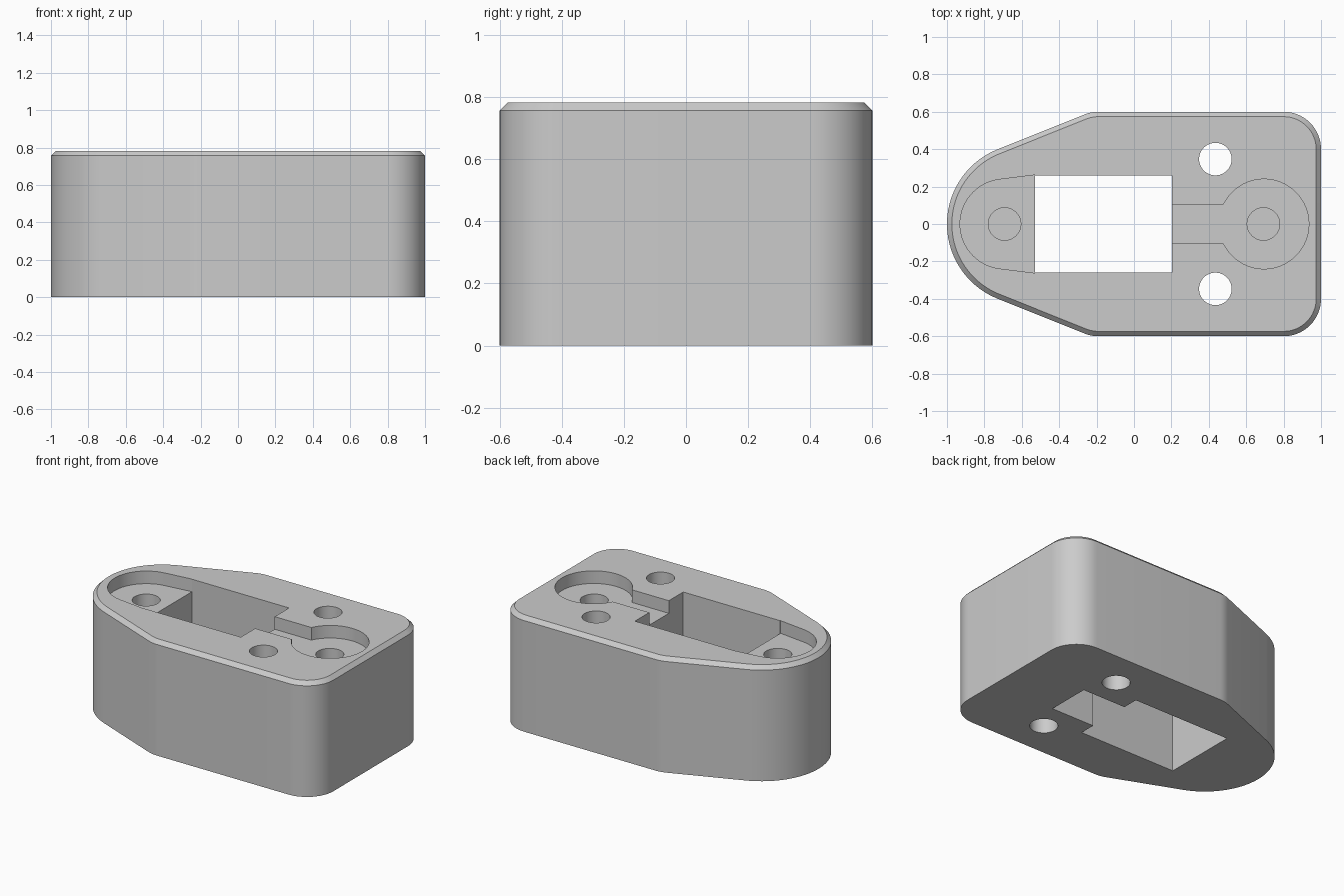
import bpy, bmesh
from math import cos, sin, radians

cube = bpy.data.objects.get("Cube")
if cube:
    bpy.data.objects.remove(cube, do_unlink=True)

HEIGHT = 0.783
FLOOR = 0.697      # floor of the shallow top pockets
CHAMFER = 0.026

grey = bpy.data.materials.new("plain_grey")
grey.use_nodes = True
colour = (0.6, 0.6, 0.6, 1)
grey.diffuse_color = colour
grey.node_tree.nodes["Principled BSDF"].inputs["Base Color"].default_value = colour


def arc(cx, cy, r, a0, a1, n):
    angles = [radians(a0 + (a1 - a0) * i / n) for i in range(n + 1)]
    return [(cx + r * cos(a), cy + r * sin(a)) for a in angles]


def mirrored(half):
    """Close an upper half outline with its reflection in y."""
    return half + [(x, -y) for x, y in reversed(half) if abs(y) > 1e-5]


def circle(cx, cy, r, n=48):
    return arc(cx, cy, r, 0, 360, n)[:-1]


def box(x0, x1, half_width):
    return mirrored([(x1, half_width), (x0, half_width)])


def prism(name, outline, z0, z1, chamfer=0):
    bm = bmesh.new()
    base = bm.faces.new([bm.verts.new((x, y, z0)) for x, y in outline])
    top = bmesh.ops.extrude_face_region(bm, geom=[base])["geom"]
    bmesh.ops.translate(bm, vec=(0, 0, z1 - z0),
                        verts=[g for g in top if isinstance(g, bmesh.types.BMVert)])
    if chamfer:
        rim = [g for g in top if isinstance(g, bmesh.types.BMEdge)]
        bmesh.ops.bevel(bm, geom=rim, offset=chamfer, segments=1,
                        affect='EDGES', offset_type='OFFSET')
    bmesh.ops.recalc_face_normals(bm, faces=bm.faces)
    mesh = bpy.data.meshes.new(name)
    bm.to_mesh(mesh)
    bm.free()
    mesh.materials.append(grey)
    obj = bpy.data.objects.new(name, mesh)
    bpy.context.collection.objects.link(obj)
    return obj


# Block: square rounded end on +x, tapering to a round nose on -x
outline = mirrored(arc(0.8, 0.4, 0.2, 0, 90, 16)
                   + arc(-0.19, 0.4, 0.2, 90, 112, 5)
                   + arc(-0.57, 0, 0.43, 112, 180, 20))
body = prism("mount_block", outline, 0, HEIGHT, CHAMFER)

# Openings: through window, top pockets, underside notch and screw holes
above, below = HEIGHT + 0.1, -0.1
nose_pocket = mirrored([(-0.48, 0.2), (-0.53, 0.262)]
                       + arc(-0.69, 0, 0.24, 97, 180, 20))
cutters = [
    prism("window_cutter", box(-0.53, 0.203, 0.26), below, above),
    prism("nose_pocket_cutter", nose_pocket, FLOOR, above),
    prism("round_pocket_cutter", circle(0.695, 0, 0.24, 64), FLOOR, above),
    prism("channel_cutter", box(0.1, 0.6, 0.105), FLOOR, above),
    prism("notch_cutter", box(0.1, 0.53, 0.15), below, 0.42),
]
for side in (-1, 1):
    cutters.append(prism("through_hole_cutter", circle(0.435, side * 0.347, 0.087),
                         below, above))
    cutters.append(prism("blind_hole_cutter", circle(side * 0.692, 0, 0.087),
                         0.3, above))

for cutter in cutters:
    cutter.hide_render = True
    mod = body.modifiers.new(cutter.name, 'BOOLEAN')
    mod.operation = 'DIFFERENCE'
    mod.solver = 'EXACT'
    mod.object = cutter

bpy.ops.object.select_all(action='DESELECT')
body.select_set(True)
bpy.context.view_layer.objects.active = body
for mod in list(body.modifiers):
    bpy.ops.object.modifier_apply(modifier=mod.name)
for cutter in cutters:
    bpy.data.objects.remove(cutter, do_unlink=True)

bpy.ops.object.shade_smooth_by_angle(angle=radians(20))
